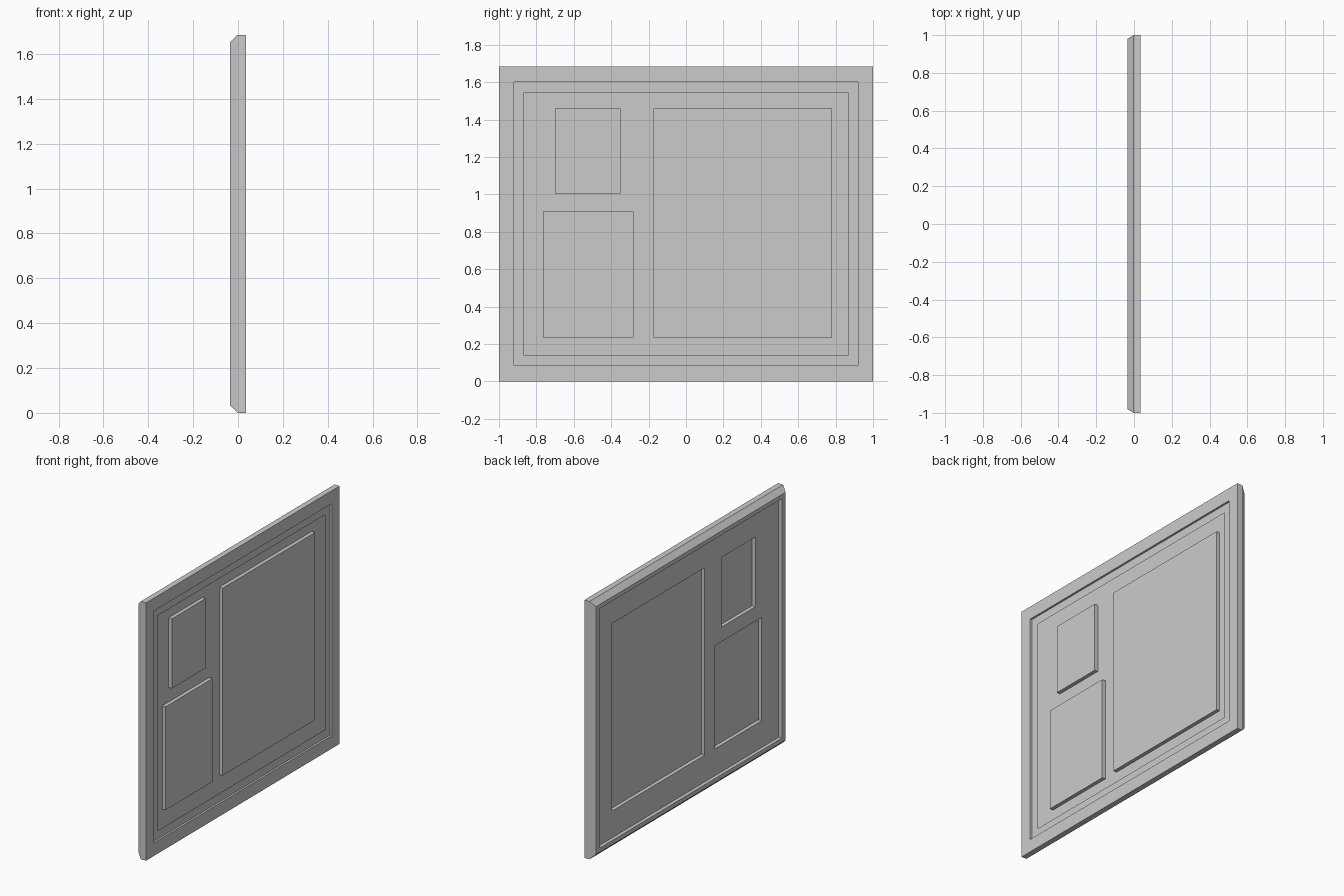
import bpy, bmesh

if "Cube" in bpy.data.objects:
    bpy.data.objects.remove(bpy.data.objects["Cube"])

HEIGHT = 1.685          # overall height, width is 2
PANEL_X = -0.012        # mat sheet
FLOOR_X = 0.012         # back of the window pockets
EDGE = 0.06             # inner edge of the frame front


def finish(name, bm, recalc=True):
    bmesh.ops.remove_doubles(bm, verts=bm.verts, dist=1e-5)
    if recalc:
        bmesh.ops.recalc_face_normals(bm, faces=bm.faces)
    mesh = bpy.data.meshes.new(name)
    bm.to_mesh(mesh)
    bm.free()
    obj = bpy.data.objects.new(name, mesh)
    bpy.context.collection.objects.link(obj)
    return obj


def rect(bm, x, y0, y1, z0, z1):
    return [bm.verts.new((x, y, z)) for y, z in
            ((y0, z0), (y1, z0), (y1, z1), (y0, z1))]


def bridge(bm, a, b):
    for i in range(4):
        j = (i + 1) % 4
        bm.faces.new((a[i], a[j], b[j], b[i]))


# Frame moulding: (inset in y, inset in z, x) swept round the rectangle
profile = [
    (0.135, 0.14, 0.022), (0.08, 0.085, 0.022), (0.08, 0.085, 0.035),
    (0.0, 0.0, 0.035), (0.0, 0.0, -0.002), (0.02, 0.033, -0.035),
    (EDGE, EDGE, -0.035), (EDGE, EDGE, PANEL_X),
]
bm = bmesh.new()
rings = [rect(bm, x, -1 + iy, 1 - iy, iz, HEIGHT - iz) for iy, iz, x in profile]
for a, b in zip(rings, rings[1:]):
    bridge(bm, a, b)
finish("frame", bm)

# Mat sheet with three rectangular windows: y0, y1, z0, z1
windows = [
    (-0.70, -0.35, 1.005, 1.46),
    (-0.765, -0.28, 0.235, 0.91),
    (-0.175, 0.78, 0.235, 1.46),
]
ys = sorted({-1 + EDGE, 1 - EDGE} | {v for w in windows for v in w[:2]})
zs = sorted({EDGE, HEIGHT - EDGE} | {v for w in windows for v in w[2:]})
bm = bmesh.new()
for y0, y1 in zip(ys, ys[1:]):
    for z0, z1 in zip(zs, zs[1:]):
        cy, cz = (y0 + y1) / 2, (z0 + z1) / 2
        if not any(a < cy < b and c < cz < d for a, b, c, d in windows):
            bm.faces.new(rect(bm, PANEL_X, y0, y1, z0, z1))
# Pocket behind each window
for w in windows:
    rim, floor = rect(bm, PANEL_X, *w), rect(bm, FLOOR_X, *w)
    bridge(bm, rim, floor)
    bm.faces.new(floor)
finish("picture_mat", bm)
